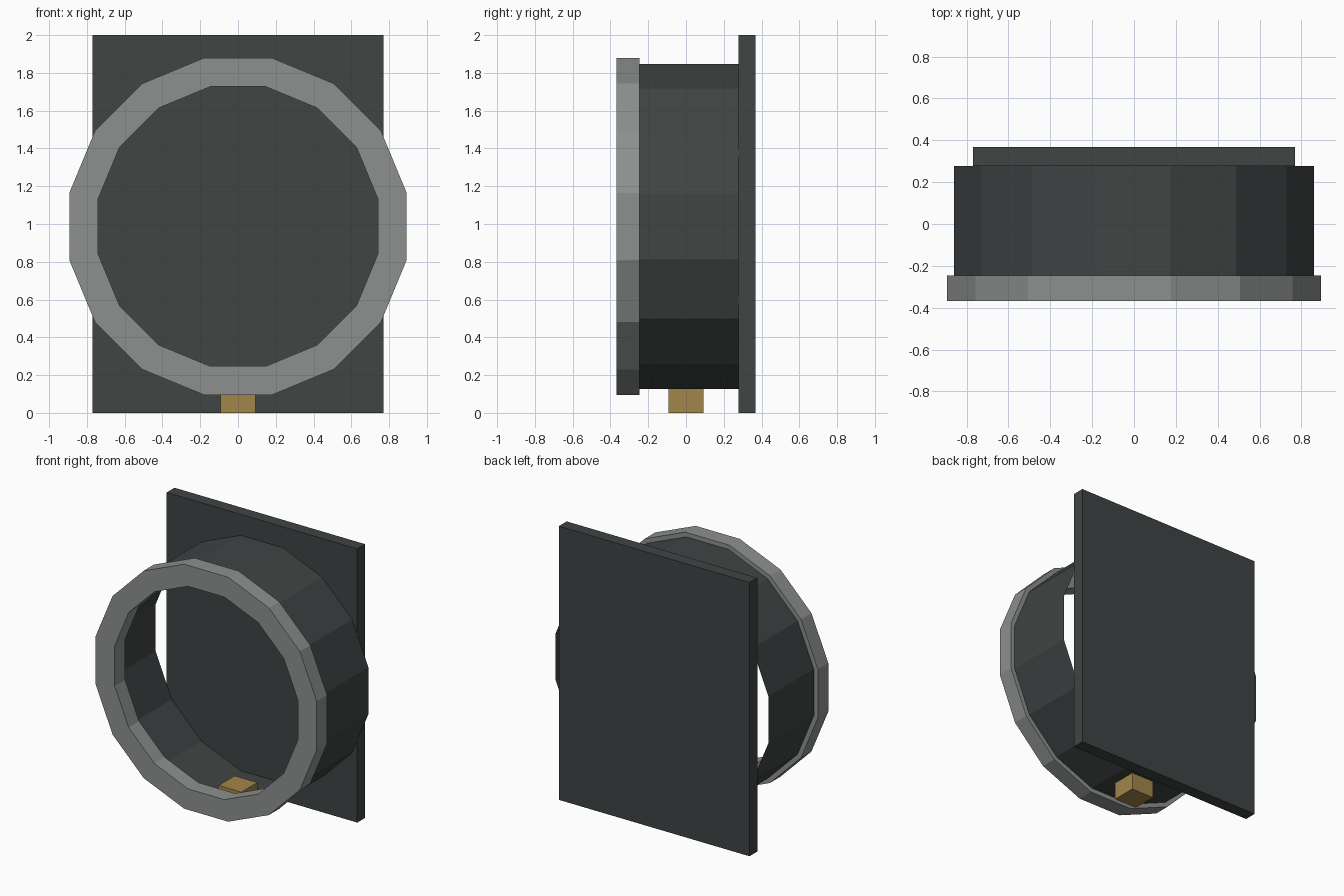
import bpy
import bmesh
from math import cos, sin, pi

default = bpy.data.objects.get("Cube")
if default:
    bpy.data.objects.remove(default, do_unlink=True)

SIDES = 16
CENTRE_Z = 0.987


def material(name, rgb):
    mat = bpy.data.materials.new(name)
    mat.use_nodes = True
    mat.diffuse_color = (*rgb, 1)
    mat.node_tree.nodes["Principled BSDF"].inputs["Base Color"].default_value = (*rgb, 1)
    return mat


def finish(name, bm, mat):
    mesh = bpy.data.meshes.new(name)
    bm.to_mesh(mesh)
    bm.free()
    mesh.materials.append(mat)
    obj = bpy.data.objects.new(name, mesh)
    bpy.context.collection.objects.link(obj)
    return obj


def box(name, low, high, mat):
    bm = bmesh.new()
    bmesh.ops.create_cube(bm, size=1)
    for v in bm.verts:
        v.co = [(a + b) / 2 + c * (b - a) for a, b, c in zip(low, high, v.co)]
    return finish(name, bm, mat)


def lathe(name, profile, mat, closed):
    """Sweep (flat-to-centre distance, y) points around the y axis."""
    bm = bmesh.new()
    loops = []
    for apothem, y in profile:
        r = apothem / cos(pi / SIDES)
        angles = [2 * pi * (i + 0.5) / SIDES for i in range(SIDES)]
        loops.append([bm.verts.new((r * cos(a), y, CENTRE_Z + r * sin(a))) for a in angles])
    pairs = list(zip(loops, loops[1:]))
    if closed:
        pairs.append((loops[-1], loops[0]))
    for a, b in pairs:
        for i in range(SIDES):
            j = (i + 1) % SIDES
            bm.faces.new((a[i], b[i], b[j], a[j]))
    return finish(name, bm, mat)


dark = material("dark slate", (0.05, 0.058, 0.057))
grey = material("mid grey", (0.27, 0.28, 0.28))
brass = material("brass", (0.36, 0.24, 0.07))

# Upright mounting plate at the back
box("back_plate", (-0.77, 0.277, 0), (0.77, 0.367, 2), dark)

# Thin open drum
lathe("drum_wall", [(0.86, -0.247), (0.86, 0.277)], dark, False)

# Solid front rim
lathe("front_rim", [(0.74, -0.367), (0.893, -0.367), (0.893, -0.247), (0.74, -0.247)], grey, True)

# Small block under the drum, poking through its floor
box("bottom_block", (-0.092, -0.092, 0), (0.092, 0.092, 0.182), brass)
